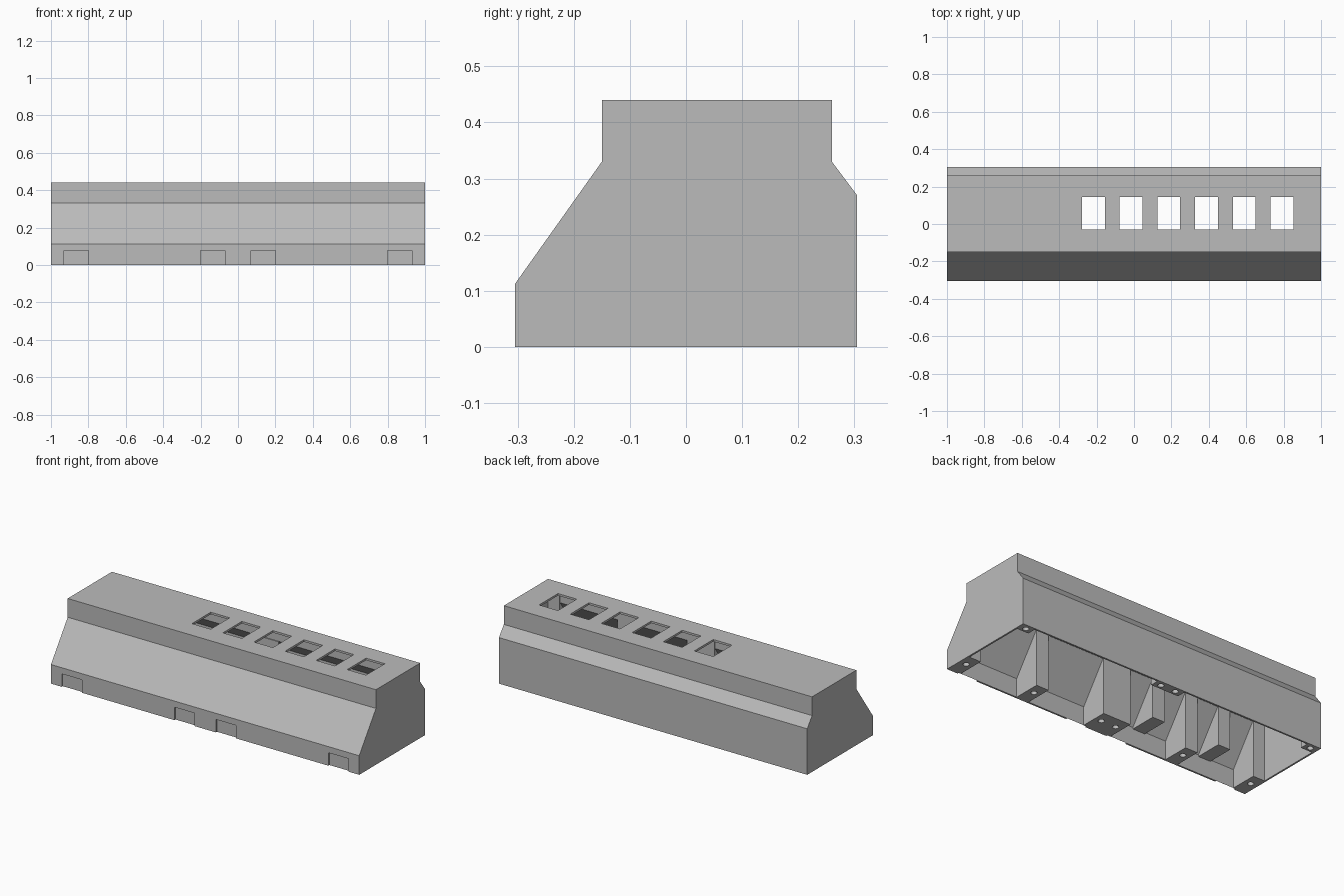
import bpy, bmesh, math
from mathutils import Matrix

if "Cube" in bpy.data.objects:
    bpy.data.objects.remove(bpy.data.objects["Cube"])

grey = bpy.data.materials.new("plain_grey")
grey.diffuse_color = (0.5, 0.5, 0.5, 1)
grey.use_nodes = True
grey.node_tree.nodes["Principled BSDF"].inputs["Base Color"].default_value = grey.diffuse_color


def finish(name, bm, cutter=False):
    bmesh.ops.recalc_face_normals(bm, faces=bm.faces)
    mesh = bpy.data.meshes.new(name)
    bm.to_mesh(mesh)
    bm.free()
    mesh.materials.append(grey)
    ob = bpy.data.objects.new(name, mesh)
    bpy.context.collection.objects.link(ob)
    if cutter:
        ob.hide_render = True
        ob.hide_viewport = True
        ob.display_type = 'WIRE'
    return ob


def extrude_profile(bm, profile, x0, x1):
    """Prism along x from a (y, z) outline."""
    a = [bm.verts.new((x0, y, z)) for y, z in profile]
    b = [bm.verts.new((x1, y, z)) for y, z in profile]
    bm.faces.new(a)
    bm.faces.new(b[::-1])
    n = len(a)
    for i in range(n):
        j = (i + 1) % n
        bm.faces.new((a[i], a[j], b[j], b[i]))


def add_box(bm, x0, x1, y0, y1, z0, z1):
    extrude_profile(bm, [(y0, z0), (y1, z0), (y1, z1), (y0, z1)], x0, x1)


def cut(ob, cutter):
    m = ob.modifiers.new("cut", 'BOOLEAN')
    m.operation = 'DIFFERENCE'
    m.solver = 'EXACT'
    m.object = cutter


# Housing: outer profile, hollowed from below
bm = bmesh.new()
extrude_profile(bm, [(-.305, 0), (.305, 0), (.305, .27), (.26, .33),
                     (.26, .44), (-.15, .44), (-.15, .33), (-.305, .112)], -1, 1)
housing = finish("housing", bm)

bm = bmesh.new()
extrude_profile(bm, [(-.295, -.1), (.295, -.1), (.295, .267), (.25, .327),
                     (.25, .428), (-.14, .428), (-.14, .327), (-.295, .109)], -.99, .99)
cut(housing, finish("cavity_cutter", bm, True))

# Six windows in the roof and four cable notches in the front wall
bm = bmesh.new()
for i in range(6):
    cx = -.217 + .2015 * i
    add_box(bm, cx - .061, cx + .061, -.03, .145, .38, .5)
for s in (-1, 1):
    for a, b in ((.07, .2), (.8, .93)):
        add_box(bm, *sorted((s * a, s * b)), -.35, -.2951, -.05, .076)
cut(housing, finish("opening_cutter", bm, True))


# Front pillars follow the sloping wall; two of them stop above the floor
def front_profile(z0):
    return [(-.296, z0), (-.296, .11), (-.142, .328), (-.142, .43),
            (-.136, .43), (-.136, z0)]


bm = bmesh.new()
for x0, x1, z0 in ((-.991, -.915, 0), (-.54, -.46, 0), (-.09, .09, 0),
                   (.46, .54, 0), (.915, .991, 0), (-.76, -.68, .1), (-.32, -.24, .1)):
    extrude_profile(bm, front_profile(z0), x0, x1)
front_pillars = finish("front_pillars", bm)

# Short rear pillars
bm = bmesh.new()
for x0, x1 in ((-.991, -.915), (-.09, .09), (.915, .991)):
    extrude_profile(bm, [(.245, 0), (.296, 0), (.296, .267), (.251, .327), (.245, .327)], x0, x1)
rear_pillars = finish("rear_pillars", bm)

# Screw holes in the feet
for ob, y, xs in ((front_pillars, -.205, (-.955, -.5, -.048, .048, .5, .955)),
                  (rear_pillars, .272, (-.955, -.048, .048, .955))):
    bm = bmesh.new()
    for x in xs:
        bmesh.ops.create_cone(bm, cap_ends=True, segments=16, radius1=.017, radius2=.017,
                              depth=.2, matrix=Matrix.Translation((x, y, 0)))
    cut(ob, finish(ob.name + "_hole_cutter", bm, True))
